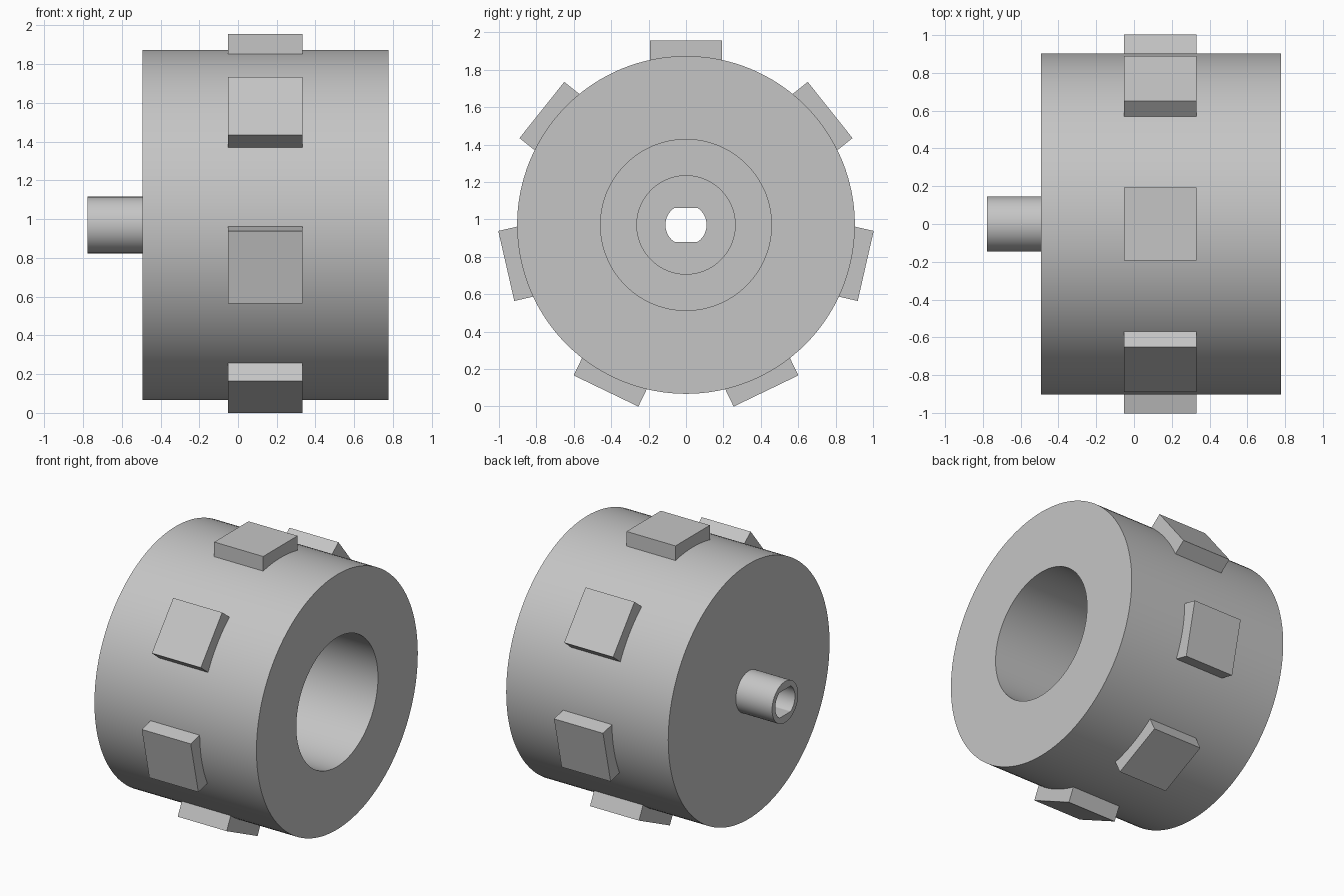
import bpy, bmesh
from math import sin, cos, tau, radians
from mathutils import Matrix, Vector

cube = bpy.data.objects.get("Cube")
if cube:
    bpy.data.objects.remove(cube)

grey = bpy.data.materials.new("grey plastic")
grey.use_nodes = True
colour = (0.56, 0.56, 0.56, 1)
grey.diffuse_color = colour
grey.node_tree.nodes["Principled BSDF"].inputs["Base Color"].default_value = colour

AXIS_Z = 0.97
SEGMENTS = 128
PADS = 7


def add_object(name, bm):
    bmesh.ops.recalc_face_normals(bm, faces=bm.faces[:])
    mesh = bpy.data.meshes.new(name)
    bm.to_mesh(mesh)
    bm.free()
    mesh.materials.append(grey)
    obj = bpy.data.objects.new(name, mesh)
    bpy.context.collection.objects.link(obj)
    obj.location.z = AXIS_Z
    return obj


def ring(bm, x, radius, flat):
    """Circle around the x axis, flattened above and below at +-flat."""
    verts = []
    for i in range(SEGMENTS):
        a = tau * i / SEGMENTS
        z = max(-flat, min(flat, radius * sin(a)))
        verts.append(bm.verts.new((x, radius * cos(a), z)))
    return verts


# Wheel drum with hollow stub, stepped bore and flat-sided shaft hole
profile = [
    (-0.777, 0.11, 0.09), (-0.777, 0.146, 1),   # stub end
    (-0.493, 0.146, 1), (-0.493, 0.903, 1),     # closed face
    (0.777, 0.903, 1), (0.777, 0.457, 1),       # open face
    (-0.30, 0.457, 1), (-0.30, 0.263, 1),       # bore floor
    (-0.40, 0.263, 1), (-0.40, 0.11, 0.09),     # shaft seat
]
bm = bmesh.new()
rings = [ring(bm, *p) for p in profile]
for k, a in enumerate(rings):
    b = rings[(k + 1) % len(rings)]
    for i in range(SEGMENTS):
        j = (i + 1) % SEGMENTS
        bm.faces.new((a[i], a[j], b[j], b[i]))
drum = add_object("wheel_drum", bm)
bpy.ops.object.select_all(action="DESELECT")
drum.select_set(True)
bpy.context.view_layer.objects.active = drum
bpy.ops.object.shade_smooth_by_angle(angle=radians(30))

# Square tread pads spaced evenly around the drum
for n in range(PADS):
    bm = bmesh.new()
    bmesh.ops.create_cube(bm, size=1)
    bmesh.ops.scale(bm, vec=Vector((0.384, 0.384, 0.125)), verts=bm.verts)
    bmesh.ops.translate(bm, vec=Vector((0.14, 0, 0.923)), verts=bm.verts)
    bm.transform(Matrix.Rotation(tau * n / PADS, 4, "X"))
    add_object(f"tread_pad_{n + 1}", bm)
